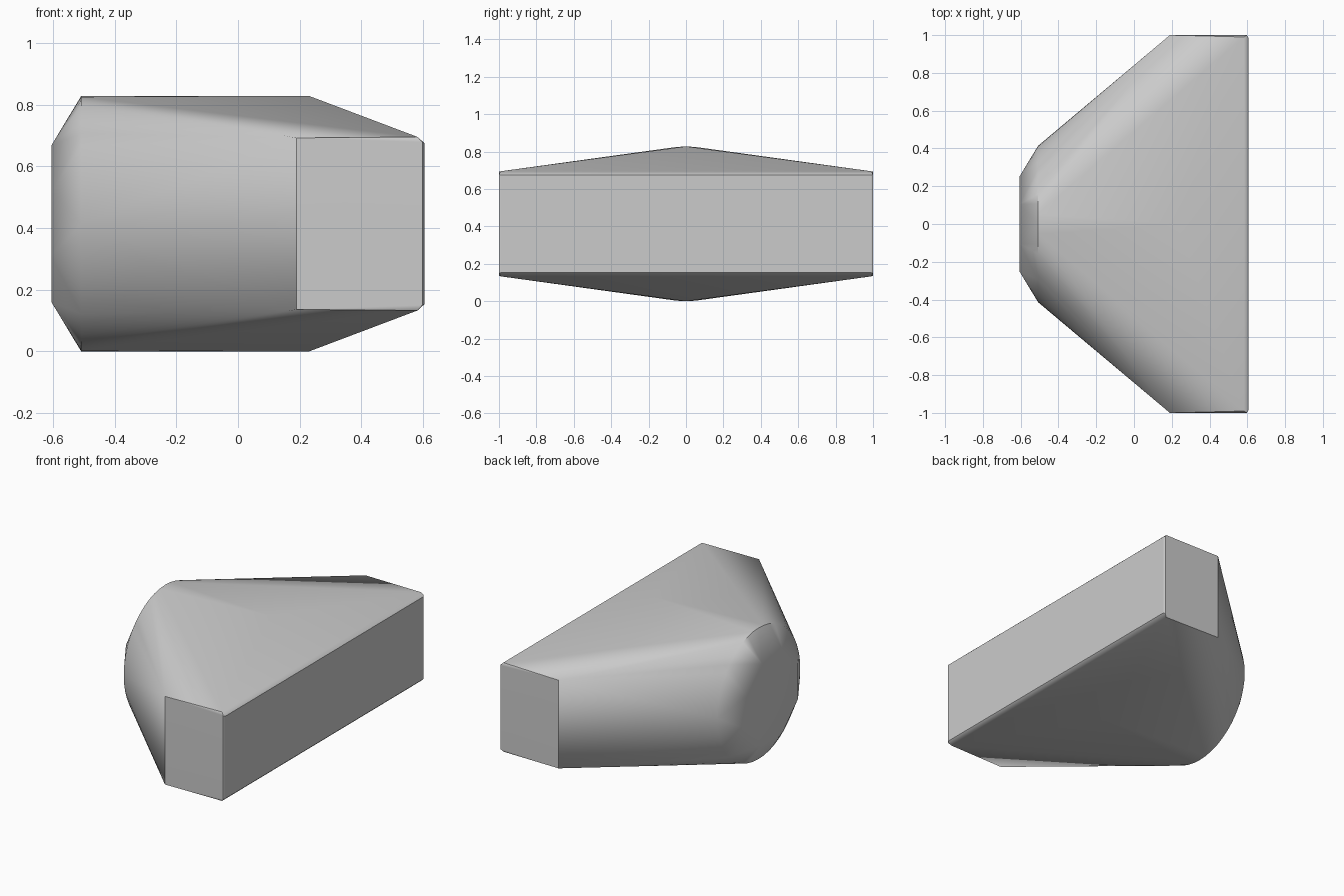
import bpy, bmesh, math

cube = bpy.data.objects.get("Cube")
if cube:
    bpy.data.objects.remove(cube, do_unlink=True)

MID = 0.414      # height of the centre line
RADIUS = 0.414   # radius of the rounded nose


def make_material(name, value):
    mat = bpy.data.materials.new(name)
    mat.use_nodes = True
    colour = (value, value, value, 1)
    mat.diffuse_color = colour
    mat.node_tree.nodes["Principled BSDF"].inputs["Base Color"].default_value = colour
    return mat


def ring(x, radius, sides, offset=0.0):
    """Circle of points facing along x."""
    step = math.tau / sides
    return [(x, radius * math.sin((i + offset) * step),
             MID + radius * math.cos((i + offset) * step)) for i in range(sides)]


def mirrored(x, y, z):
    """The same point in all four quadrants around the centre line."""
    return [(x, sy * y, MID + sz * z) for sy in (-1, 1) for sz in (-1, 1)]


# Nose: small octagonal cap and full round rim
points = ring(-0.605, 0.274, 8, 0.5) + ring(-0.508, RADIUS, 48)
# Ridge ends, above and below
points += [(0.23, 0, MID + s * RADIUS) for s in (-1, 1)]
# Wide rectangular end with narrow chamfers
points += mirrored(0.19, 1.0, 0.278)
points += mirrored(0.582, 0.99, 0.281)
points += mirrored(0.597, 1.0, 0.264)
points += mirrored(0.605, 0.988, 0.26)

# Wrap the sections in one convex body
bm = bmesh.new()
for p in points:
    bm.verts.new(p)
hull = bmesh.ops.convex_hull(bm, input=bm.verts)
loose = {g for g in hull["geom_interior"] + hull["geom_unused"]
         if isinstance(g, bmesh.types.BMVert)}
bmesh.ops.delete(bm, geom=list(loose), context='VERTS')
bmesh.ops.dissolve_limit(bm, angle_limit=math.radians(0.5),
                         verts=bm.verts, edges=bm.edges)
bmesh.ops.recalc_face_normals(bm, faces=bm.faces)

mesh = bpy.data.meshes.new("tapered_body")
bm.to_mesh(mesh)
bm.free()
mesh.materials.append(make_material("plain_grey", 0.6))
body = bpy.data.objects.new("tapered_body", mesh)
bpy.context.collection.objects.link(body)

# Smooth rounded nose, crisp end faces
bpy.context.view_layer.objects.active = body
body.select_set(True)
bpy.ops.object.shade_smooth_by_angle(angle=math.radians(35))
weighted = body.modifiers.new("even_shading", 'WEIGHTED_NORMAL')
weighted.keep_sharp = True
